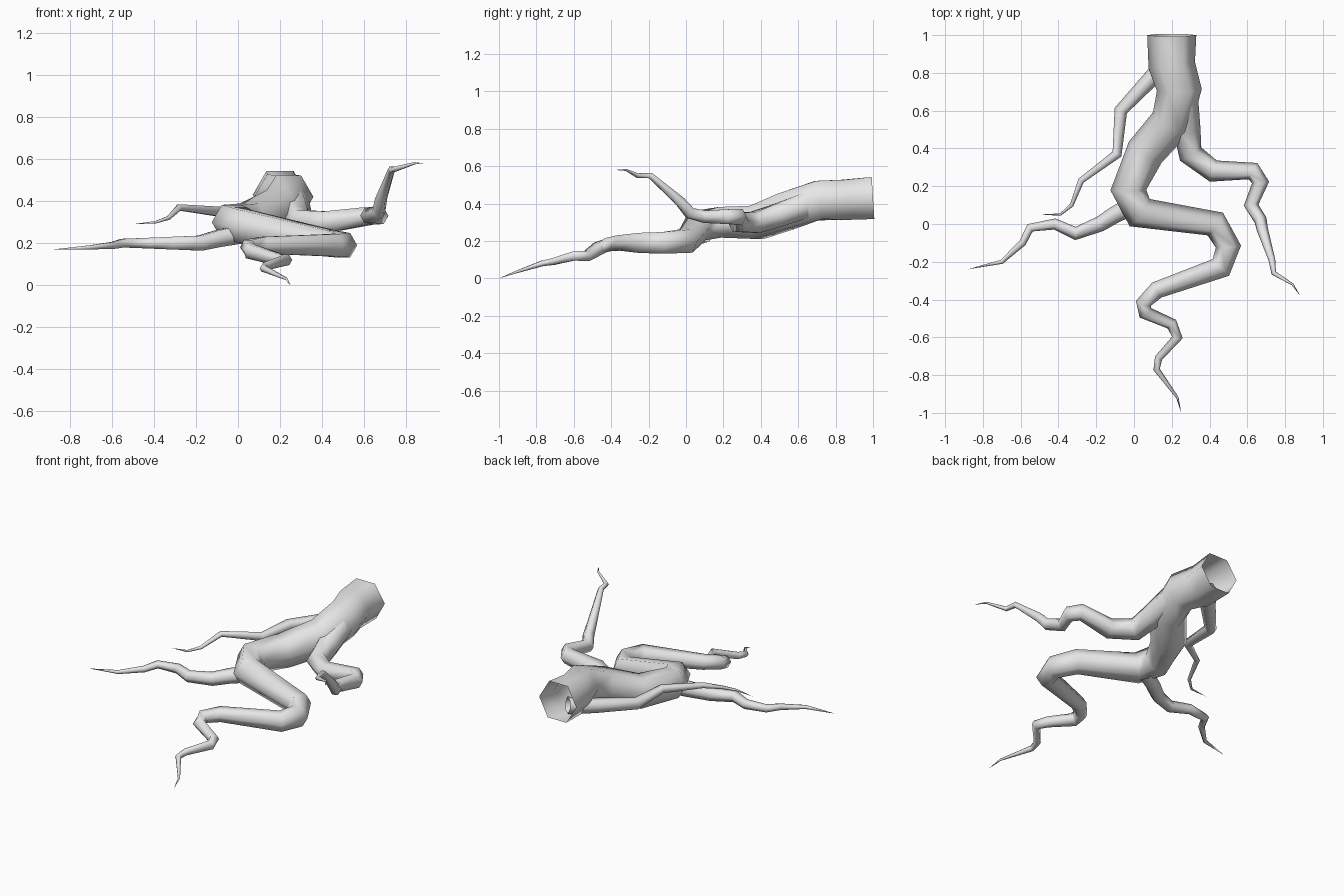
import bpy, bmesh, math
from mathutils import Vector

default_cube = bpy.data.objects.get("Cube")
if default_cube:
    bpy.data.objects.remove(default_cube, do_unlink=True)

bark = bpy.data.materials.new("grey_bark")
bark.use_nodes = True
grey = (.8, .8, .8, 1)
bark.diffuse_color = grey
bark.node_tree.nodes["Principled BSDF"].inputs["Base Color"].default_value = grey

SIDES = 6
TAPER = .85
UP = Vector((0, 0, 1))


def follow(path):
    """Turn (x, y) or (x, y, z) bends into points; a missing height stays as before."""
    points = []
    for bend in path:
        height = bend[-1] if len(bend) > 2 else points[-1].z
        points.append(Vector((bend[0], bend[1], height)))
    return points


def direction(points, index):
    """Average heading of the two stretches that meet at a bend."""
    heading = Vector()
    if index > 0:
        heading += (points[index] - points[index - 1]).normalized()
    if index + 1 < len(points):
        heading += (points[index + 1] - points[index]).normalized()
    return heading.normalized()


def root(name, thickness, path):
    """Sweep a hexagonal tube along the bends, thinning steadily to a point."""
    points = follow(path)
    travelled = [0]
    for previous, current in zip(points, points[1:]):
        travelled.append(travelled[-1] + (current - previous).length)

    bm = bmesh.new()
    rings = []
    for index, point in enumerate(points[:-1]):
        remaining = 1 - travelled[index] / travelled[-1]
        radius = thickness * remaining ** TAPER
        heading = direction(points, index)
        across = heading.cross(UP).normalized()
        upward = across.cross(heading)
        ring = []
        for corner in range(SIDES):
            angle = math.tau * corner / SIDES
            offset = math.cos(angle) * across + math.sin(angle) * upward
            ring.append(bm.verts.new(point + radius * offset))
        rings.append(ring)

    # Side walls between neighbouring rings, then the pointed tip
    for near, far in zip(rings, rings[1:]):
        for corner in range(SIDES):
            beside = (corner + 1) % SIDES
            bm.faces.new((near[corner], near[beside], far[beside], far[corner]))
    tip = bm.verts.new(points[-1])
    last_ring = rings[-1]
    for corner in range(SIDES):
        bm.faces.new((last_ring[corner], last_ring[(corner + 1) % SIDES], tip))

    bmesh.ops.recalc_face_normals(bm, faces=bm.faces)
    for face in bm.faces:
        face.smooth = True
    mesh = bpy.data.meshes.new(name)
    bm.to_mesh(mesh)
    bm.free()
    mesh.materials.append(bark)
    bpy.context.collection.objects.link(bpy.data.objects.new(name, mesh))


# Thick root, open at the back, winding to the front tip
root("main_root", .13, [
    (.2, 1, .43), (.2, .84, .42), (.24, .71), (.2, .54, .36),
    (.06, .38, .3), (-.03, .18), (.03, .06, .28), (.43, 0, .2),
    (.5, -.12, .19), (.46, -.23), (.12, -.35), (.05, -.42, .18),
    (.06, -.47, .16), (.2, -.53, .12), (.23, -.6), (.13, -.71, .09),
    (.12, -.77, .08), (.23, -.92, .03), (.25, -1, 0)])

# Left side root, rising at its end
root("left_root", .08, [
    (.26, .66, .4), (.28, .5, .34), (.3, .37, .3), (.42, .28),
    (.63, .28, .33), (.67, .22), (.62, .1), (.67, .02, .35),
    (.68, -.03, .41), (.73, -.19, .55), (.74, -.26), (.84, -.32, .58), (.88, -.38)])

# Thin right root leaving the trunk near the back
root("right_back_root", .05, [
    (.2, .9, .37), (.1, .78, .35), (-.07, .6, .34), (-.09, .37, .35),
    (-.28, .23, .37), (-.33, .1, .32), (-.39, .05, .3), (-.5, .05, .29)])

# Thin right root leaving the trunk near the front
root("right_front_root", .05, [
    (0, .1, .24), (-.1, .05, .22), (-.18, 0, .2), (-.31, -.05), (-.42, 0),
    (-.55, -.02), (-.59, -.1, .19), (-.7, -.2, .18), (-.88, -.24, .17)])
